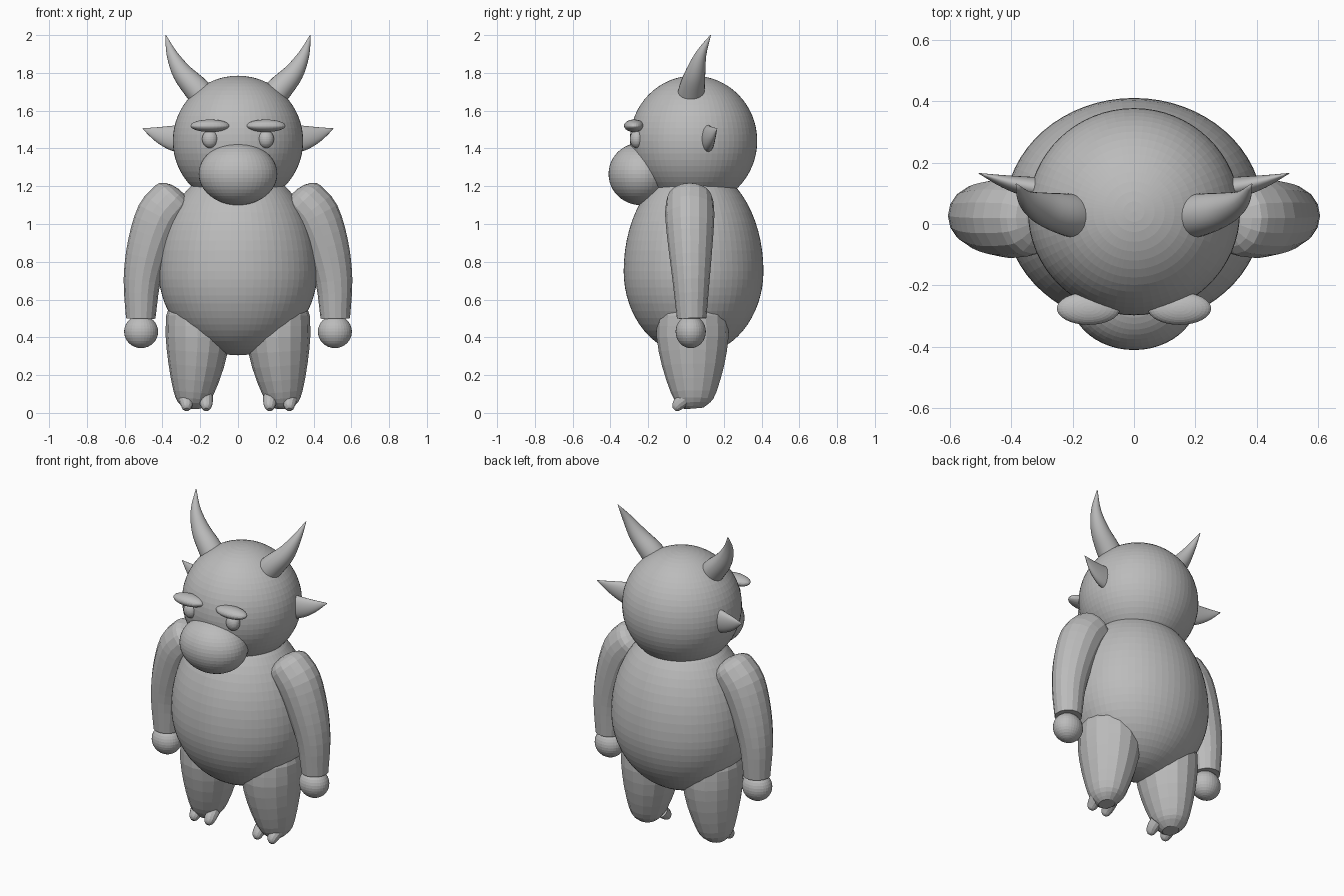
import bpy, bmesh, math
from mathutils import Vector, Matrix

cube = bpy.data.objects.get("Cube")
if cube:
    bpy.data.objects.remove(cube, do_unlink=True)

GREY = (0.5, 0.5, 0.5, 1)
grey = bpy.data.materials.new("plain grey")
grey.use_nodes = True
grey.diffuse_color = GREY
grey.node_tree.nodes["Principled BSDF"].inputs["Base Color"].default_value = GREY


def finish(name, bm, mirrored, smooth=False):
    """Turn a bmesh into an object, mirrored across the body if it is a pair."""
    bmesh.ops.recalc_face_normals(bm, faces=bm.faces)
    for face in bm.faces:
        face.smooth = smooth
    mesh = bpy.data.meshes.new(name)
    bm.to_mesh(mesh)
    bm.free()
    mesh.materials.append(grey)
    obj = bpy.data.objects.new(name, mesh)
    bpy.context.collection.objects.link(obj)
    if mirrored:
        mirror = obj.modifiers.new("both sides", 'MIRROR')
        mirror.use_mirror_merge = False
    return obj


def ball(name, centre, radii, mirrored=False, segments=32, top_stretch=1):
    """Ellipsoid whose upper half can be stretched into an egg."""
    bm = bmesh.new()
    bmesh.ops.create_uvsphere(bm, u_segments=segments, v_segments=segments // 2, radius=1)
    for v in bm.verts:
        if v.co.z > 0:
            v.co.z *= top_stretch
    bmesh.ops.transform(bm, verts=bm.verts,
                        matrix=Matrix.Translation(centre) @ Matrix.Diagonal((*radii, 1)))
    return finish(name, bm, mirrored)


def spline(points, steps):
    """Smooth curve through (x, y, z, radius) points."""
    pts = [Vector(p) for p in points]
    pts = [2 * pts[0] - pts[1]] + pts + [2 * pts[-1] - pts[-2]]
    out = []
    for a, b, c, d in zip(pts, pts[1:], pts[2:], pts[3:]):
        for i in range(steps):
            t = i / steps
            out.append(b + (c - a) * t / 2 + (a * 2 - b * 5 + c * 4 - d) * t * t / 2
                       + (b * 3 - a - c * 3 + d) * t ** 3 / 2)
    return out + [pts[-2]]


def limb(name, points, sides=16, steps=3, depth=1, dome=0, smooth=False):
    """Tapered tube; depth scales it front to back, dome rounds its start."""
    path = spline(points, steps)
    if dome:
        first = path[0]
        back = (first - path[1]).to_3d().normalized()
        cap = []
        for angle in (math.radians(a) for a in (80, 60, 40, 20)):
            centre = first.to_3d() + back * dome * math.sin(angle)
            cap.append(Vector((*centre, first.w * math.cos(angle))))
        path = cap + path
    bm = bmesh.new()
    rings = []
    for i, p in enumerate(path):
        tangent = (path[min(i + 1, len(path) - 1)] - path[max(i - 1, 0)]).to_3d().normalized()
        across = Vector((0, 1, 0)).cross(tangent).normalized()
        front = tangent.cross(across)
        ring = []
        for k in range(sides):
            a = math.tau * k / sides
            offset = across * math.cos(a) + front * math.sin(a) * depth
            ring.append(bm.verts.new(p.to_3d() + offset * max(p.w, 0.002)))
        rings.append(ring)
    for low, high in zip(rings, rings[1:]):
        for k in range(sides):
            n = (k + 1) % sides
            bm.faces.new((low[k], low[n], high[n], high[k]))
    bm.faces.new(rings[0])
    bm.faces.new(rings[-1])
    return finish(name, bm, True, smooth)


# Torso and head
ball("body", (0, 0.04, 0.75), (0.42, 0.37, 0.445), segments=64, top_stretch=1.26)
ball("head", (0, 0.04, 1.44), (0.345, 0.337, 0.345), segments=64)

# Face
ball("snout", (0, -0.24, 1.265), (0.208, 0.17, 0.165), segments=48)
ball("eyes", (0.148, -0.26, 1.45), (0.042, 0.037, 0.048), True)
ball("eyebrows", (0.148, -0.275, 1.52), (0.103, 0.053, 0.033), True)

# Horns and ears
limb("horns", [(0.16, 0.02, 1.64, 0.07), (0.215, 0.03, 1.71, 0.069), (0.295, 0.05, 1.8, 0.053),
               (0.35, 0.08, 1.9, 0.029), (0.383, 0.13, 2.0, 0.002)],
     sides=24, steps=4, smooth=True)
limb("ears", [(0.26, 0.11, 1.45, 0.08), (0.34, 0.12, 1.455, 0.068),
              (0.42, 0.138, 1.474, 0.042), (0.505, 0.165, 1.505, 0.002)],
     sides=24, steps=4, depth=0.5, smooth=True)

# Arms and hands
limb("arms", [(0.345, 0.02, 1.12, 0.125), (0.41, 0.02, 1.04, 0.13), (0.47, 0.023, 0.88, 0.117),
              (0.508, 0.027, 0.7, 0.098), (0.515, 0.03, 0.5, 0.078)], dome=0.07)
ball("hands", (0.513, 0.025, 0.43), (0.09, 0.08, 0.087), True)

# Legs with rounded soles
limb("legs", [(0.215, 0.035, 0.52, 0.165), (0.213, 0.035, 0.4, 0.17), (0.222, 0.038, 0.25, 0.147),
              (0.235, 0.04, 0.11, 0.108), (0.238, 0.04, 0.055, 0.08), (0.238, 0.042, 0.024, 0.045)],
     steps=2, depth=1.12, dome=0.08)

# Two short toes on each foot
for label, x in (("inner", 0.168), ("outer", 0.272)):
    limb(label + "_toes", [(x + 0.004, 0.0, 0.08, 0.04), (x, -0.035, 0.05, 0.034),
                           (x, -0.053, 0.028, 0.025), (x, -0.062, 0.018, 0.012)], sides=12)
